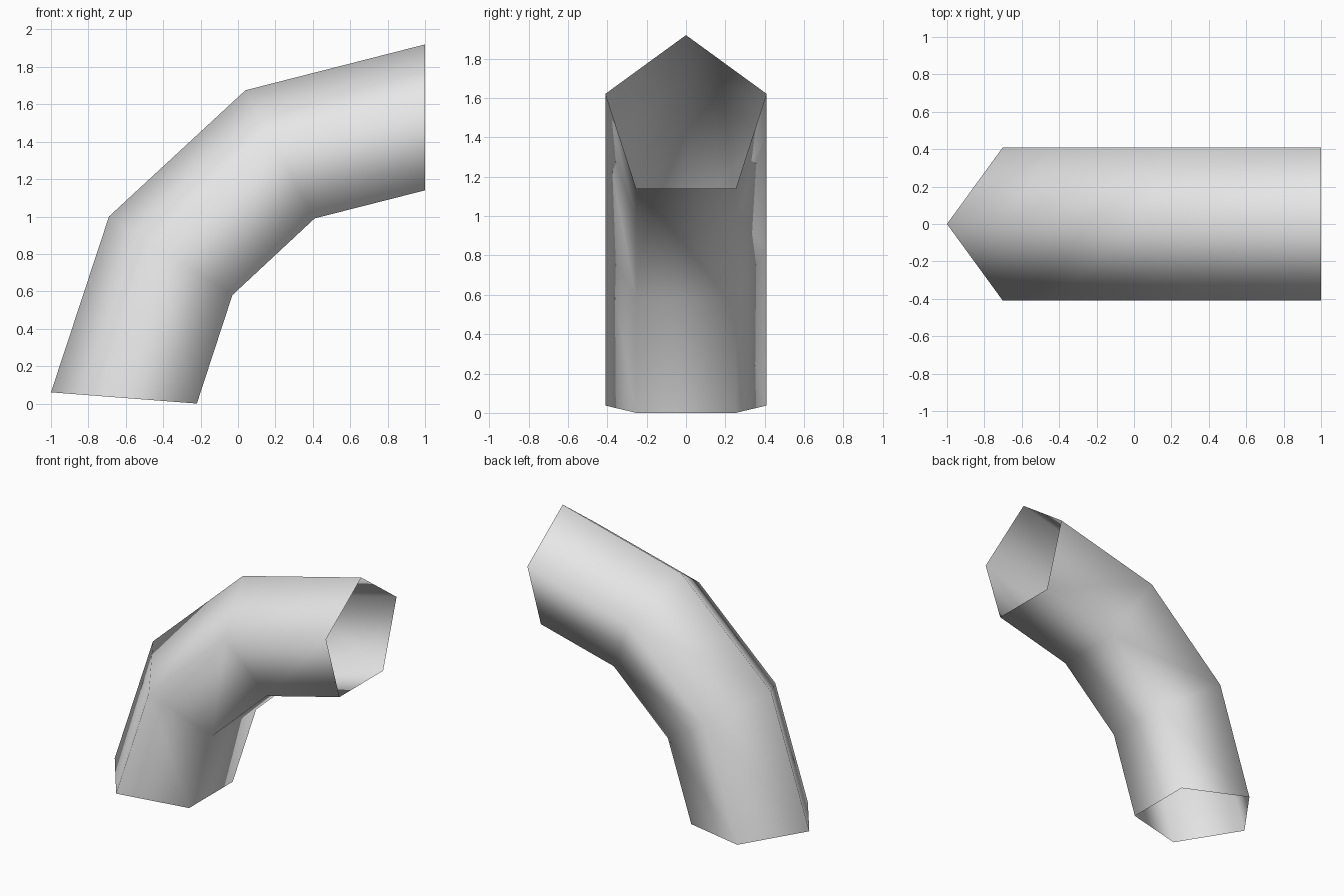
import bpy
import bmesh
import math
from mathutils import Vector

cube = bpy.data.objects.get("Cube")
if cube:
    bpy.data.objects.remove(cube, do_unlink=True)

# Plain grey material
grey = bpy.data.materials.new("light_grey")
grey.use_nodes = True
colour = (0.8, 0.8, 0.8, 1)
grey.diffuse_color = colour
grey.node_tree.nodes["Principled BSDF"].inputs["Base Color"].default_value = colour

# Outer and inner bend points (x, z) of each mitred ring
RINGS = [((-1, 0.06), (-0.22, 0)),
         ((-0.69, 1.0), (-0.03, 0.58)),
         ((0.04, 1.675), (0.41, 0.99)),
         ((1, 1.92), (1, 1.14))]
SIDES = 5
RADIUS = 0.43
LOW = math.cos(math.pi / SIDES)


def add_ring(bm, outer, inner):
    """Pentagon with its point on the outside of the bend."""
    a = Vector((outer[0], 0, outer[1]))
    b = Vector((inner[0], 0, inner[1]))
    ring = []
    for i in range(SIDES):
        angle = math.tau * i / SIDES
        p = a.lerp(b, (1 - math.cos(angle)) / (1 + LOW))
        p.y = RADIUS * math.sin(angle)
        ring.append(bm.verts.new(p))
    return ring


# Open five-sided pipe elbow
bm = bmesh.new()
rings = [add_ring(bm, *pair) for pair in RINGS]
for low, high in zip(rings, rings[1:]):
    for i in range(SIDES):
        j = (i + 1) % SIDES
        face = bm.faces.new((low[i], low[j], high[j], high[i]))
        face.smooth = True

# Point the normals away from the pipe axis
bm.normal_update()
first = bm.faces[:][0]
axis = sum((v.co for r in rings[:2] for v in r), Vector()) / (2 * SIDES)
if first.normal.dot(first.calc_center_median() - axis) < 0:
    bmesh.ops.reverse_faces(bm, faces=bm.faces[:])

mesh = bpy.data.meshes.new("pipe_elbow")
bm.to_mesh(mesh)
bm.free()
mesh.materials.append(grey)
pipe = bpy.data.objects.new("pipe_elbow", mesh)
bpy.context.collection.objects.link(pipe)
